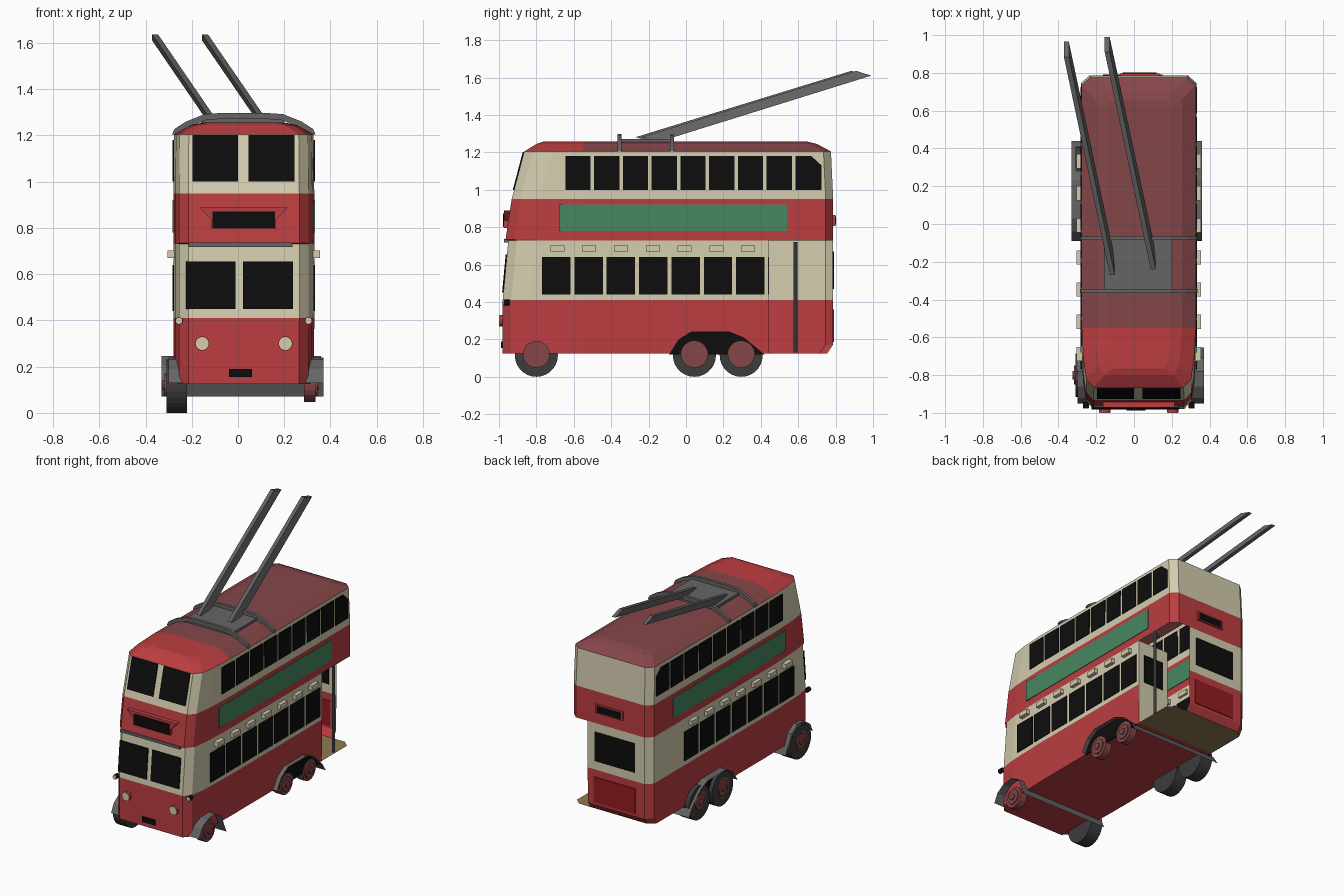
import bpy, bmesh, math
from mathutils import Vector

if "Cube" in bpy.data.objects:
    bpy.data.objects.remove(bpy.data.objects["Cube"])

CX = 0.025  # centre line of the vehicle body


def material(name, rgb):
    m = bpy.data.materials.new(name)
    m.diffuse_color = (*rgb, 1)
    m.use_nodes = True
    m.node_tree.nodes["Principled BSDF"].inputs["Base Color"].default_value = m.diffuse_color
    return m


RED = material("red", (0.50, 0.048, 0.052))
ROOF = material("dull red", (0.235, 0.062, 0.066))
CREAM = material("cream", (0.66, 0.61, 0.43))
GREEN = material("green", (0.065, 0.24, 0.12))
BLACK = material("black", (0.004, 0.004, 0.004))
GREY = material("grey", (0.13, 0.13, 0.13))
TYRE = material("tyre dark", (0.045, 0.045, 0.045))
TAN = material("tan", (0.27, 0.20, 0.08))
DEEP = material("deep red", (0.30, 0.012, 0.016))


def finish(bm, name, mats, recalc=True):
    if recalc:
        bmesh.ops.recalc_face_normals(bm, faces=bm.faces)
    me = bpy.data.meshes.new(name)
    bm.to_mesh(me)
    bm.free()
    for m in mats:
        me.materials.append(m)
    ob = bpy.data.objects.new(name, me)
    bpy.context.collection.objects.link(ob)
    return ob


# Body levels: z, front y, rear y, half width
RINGS = [(0.125, -0.98, 0.755, 0.303), (0.17, -0.98, 0.785, 0.304),
         (0.41, -0.98, 0.787, 0.305), (0.73, -0.95, 0.787, 0.305),
         (0.735, -0.965, 0.787, 0.305), (0.95, -0.932, 0.787, 0.305),
         (1.205, -0.865, 0.775, 0.302), (1.245, -0.80, 0.70, 0.23),
         (1.257, -0.765, 0.65, 0.17)]


def front_y(z):
    for a, b in zip(RINGS, RINGS[1:]):
        if z <= b[0]:
            return a[1] + (b[1] - a[1]) * (z - a[0]) / (b[0] - a[0])
    return RINGS[-1][1]


def solid(name, boxes, mat, lean=False):
    """Boxes as x0,x1,y0,y1,z0,z1; lean makes y relative to the sloping front."""
    bm = bmesh.new()
    for x0, x1, y0, y1, z0, z1 in boxes:
        vs = bmesh.ops.create_cube(bm, size=1)["verts"]
        for v in vs:
            v.co = ((x0, x1)[v.co.x > 0], (y0, y1)[v.co.y > 0], (z0, z1)[v.co.z > 0])
            if lean:
                v.co.y += front_y(v.co.z)
    return finish(bm, name, [mat])


def prism(name, pts, a, b, axis, mat):
    """Closed profile extruded along x (points y,z) or y (points x,z)."""
    bm = bmesh.new()
    put = (lambda p, t: (t, *p)) if axis == "x" else (lambda p, t: (p[0], t, p[1]))
    f = bm.faces.new([bm.verts.new(put(p, a)) for p in pts])
    ext = bmesh.ops.extrude_face_region(bm, geom=[f])["geom"]
    step = Vector((b - a, 0, 0) if axis == "x" else (0, b - a, 0))
    bmesh.ops.translate(bm, vec=step, verts=[g for g in ext if isinstance(g, bmesh.types.BMVert)])
    return finish(bm, name, [mat])


def discs(name, items, mat, axis="x", seg=20):
    """Cylinders as centre, radius, length along an axis."""
    bm = bmesh.new()
    for c, r, length in items:
        vs = bmesh.ops.create_cone(bm, cap_ends=True, segments=seg, radius1=r,
                                   radius2=r, depth=length)["verts"]
        for v in vs:
            x, y, z = v.co
            v.co = Vector(c) + Vector({"x": (z, x, y), "y": (x, z, y), "z": (x, y, z)}[axis])
    return finish(bm, name, [mat])


# Body shell: hollow loft with an open platform at the rear right corner
bm = bmesh.new()
loops = []
for z, f, r, w in RINGS:
    k = w / 0.305
    half = [(0.24 * k, f), (0.28 * k, f + 0.045), (0.296 * k, f + 0.15), (w, -0.55),
            (w, 0.44), (w, r - 0.04), (w - 0.045, r), (0.175 * min(k, 0.98), r)]
    if w < 0.2:
        half[6] = (0.155, r)
        half[7] = (0.10, r)
    outline = half + [(-x, y) for x, y in reversed(half)]
    loops.append([bm.verts.new((CX + x, y, z)) for x, y in outline])
for j, (lo, hi) in enumerate(zip(loops, loops[1:])):
    for i in range(16):
        if j < 3 and i in (4, 5, 6):
            continue  # doorway
        n = (i + 1) % 16
        face = bm.faces.new((lo[i], lo[n], hi[n], hi[i]))
        if j >= 6:
            face.material_index = 2 if face.calc_center_median().y > -0.55 else 0
        else:
            face.material_index = 1 if j in (2, 5) else 0
for i in range(7):
    t, b = loops[-1], loops[0]
    bm.faces.new((t[i], t[i + 1], t[14 - i], t[15 - i])).material_index = 2 if i > 2 else 0
    bm.faces.new((b[15 - i], b[14 - i], b[i + 1], b[i])).material_index = 3 if i > 3 else 0
finish(bm, "body_shell", [RED, CREAM, ROOF, TAN], recalc=False)

# Side windows, advert panels, vents and wheel arch linings on both sides
for side, tag in ((1, "right"), (-1, "left")):
    a, b = sorted((CX + side * 0.301, CX + side * 0.309))
    solid(f"lower_windows_{tag}", [(a, b, -0.77 + i * 0.173, -0.618 + i * 0.173, 0.44, 0.64)
                                   for i in range(7)], BLACK)
    solid(f"upper_windows_{tag}", [(a, b, -0.645 + i * 0.1537, -0.51 + i * 0.1537, 1.0, 1.18)
                                   for i in range(8)], BLACK)
    prism(f"upper_end_window_{tag}", [(0.585, 1.0), (0.725, 1.0), (0.725, 1.13),
                                      (0.67, 1.18), (0.585, 1.18)], a, b, "x", BLACK)
    solid(f"advert_panel_{tag}", [(a, b, -0.68, 0.54, 0.78, 0.92)], GREEN)
    c, d = sorted((CX + side * 0.29, CX + side * 0.33))
    solid(f"vents_{tag}", [(c, d, -0.725 + i * 0.17, -0.65 + i * 0.17, 0.67, 0.702)
                           for i in range(7)], CREAM)
    prism(f"wheel_arch_{tag}", [(-0.09, 0.12), (-0.04, 0.2), (0.03, 0.243), (0.23, 0.243),
                                (0.31, 0.21), (0.42, 0.12)], a, b, "x", BLACK)

# Mudguards: thin arched strips running across under the floor
for name, x0, x1, path in (
        ("front_mudguard", -0.30, 0.37, [(-0.95, 0.13), (-0.92, 0.19), (-0.86, 0.23), (-0.78, 0.24),
                                         (-0.71, 0.2), (-0.68, 0.13), (-0.655, 0.07)]),
        ("rear_mudguard", -0.33, 0.36, [(-0.09, 0.13), (-0.04, 0.205), (0.03, 0.247), (0.23, 0.247),
                                        (0.31, 0.215), (0.40, 0.13), (0.44, 0.07)])):
    bm = bmesh.new()
    rows = [[bm.verts.new((x, y, z)) for x in (x0, x1)] for y, z in path]
    for p, q in zip(rows, rows[1:]):
        bm.faces.new((p[0], p[1], q[1], q[0]))
    finish(bm, name, [GREY], recalc=False)

# Wheels: tyres on the left, stepped hubs on both sides
AXLES = (-0.80, 0.045, 0.295)
discs("tyres", [((-0.265, y, 0.115), 0.115, 0.09) for y in AXLES], TYRE, seg=28)
discs("hubs", [((x + s * g, y, 0.12), r, 0.05) for s, x in ((1, 0.31), (-1, -0.285))
               for y in AXLES for r, g in ((0.072, 0), (0.05, 0.008), (0.022, 0.016))], ROOF)

# Front: windows, route sign, brow, lamps and plate
solid("windscreen", [(-0.225, -0.01, -0.007, 0.002, 0.45, 0.655),
                     (0.022, 0.238, -0.007, 0.002, 0.45, 0.655)], BLACK, lean=True)
solid("upper_front_windows", [(-0.197, 0.0, -0.007, 0.002, 1.0, 1.203),
                              (0.045, 0.245, -0.007, 0.002, 1.0, 1.203)], BLACK, lean=True)
prism("sign_hood", [(-0.165, 0.888), (0.215, 0.888), (0.165, 0.835), (0.165, 0.795),
                    (-0.115, 0.795), (-0.115, 0.835)], -0.972, -0.93, "y", RED)
solid("front_sign", [(-0.11, 0.16, -0.978, -0.97, 0.80, 0.872)], BLACK)
solid("brow", [(-0.215, 0.235, -0.972, -0.94, 0.718, 0.737)], GREY)
solid("front_plate", [(-0.04, 0.06, -0.988, -0.978, 0.155, 0.19)], BLACK)
discs("headlamp_shells", [((x, -0.985, 0.30), 0.031, 0.024) for x in (-0.155, 0.205)], RED, "y")
discs("headlamp_lenses", [((x, -0.997, 0.30), 0.028, 0.006) for x in (-0.155, 0.205)], CREAM, "y")
discs("side_lamp_shells", [((x, -0.958, 0.398), 0.016, 0.03) for x in (-0.255, 0.305)], BLACK, "y", 12)
discs("side_lamp_lenses", [((x, -0.975, 0.398), 0.014, 0.005) for x in (-0.255, 0.305)], CREAM, "y", 12)

# Rear: window, lower panel and sign
solid("rear_window", [(-0.165, 0.14, 0.784, 0.792, 0.47, 0.67)], BLACK)
solid("rear_panel", [(-0.165, 0.15, 0.783, 0.791, 0.185, 0.36)], DEEP)
solid("rear_sign_box", [(-0.075, 0.135, 0.78, 0.798, 0.805, 0.865)], RED)
solid("rear_sign", [(-0.06, 0.12, 0.795, 0.802, 0.813, 0.857)], BLACK)

# Entrance platform: bulkhead, its window and grab pole
solid("bulkhead", [(0.09, 0.327, 0.432, 0.44, 0.127, 0.733)], CREAM)
solid("bulkhead_window", [(0.13, 0.285, 0.438, 0.445, 0.44, 0.64)], BLACK)
discs("grab_pole", [((0.315, 0.585, 0.425), 0.01, 0.59)], GREY, "z", 10)

# Roof gear: gantry arches, deck plate and two trolley poles
outer = [(0.31, 1.205), (0.30, 1.228), (0.25, 1.26), (0.17, 1.292), (0.09, 1.298)]
inner = [(0.09, 1.272), (0.165, 1.266), (0.24, 1.236), (0.28, 1.205)]
arch = [(CX + x, z) for x, z in outer] + [(CX - x, z) for x, z in reversed(outer)]
arch += [(CX - x, z) for x, z in reversed(inner)] + [(CX + x, z) for x, z in inner]
for i, y in enumerate((-0.365, -0.085)):
    prism(f"gantry_arch_{i + 1}", arch, y, y + 0.02, "y", GREY)
solid("roof_plate", [(-0.16, 0.20, -0.355, -0.075, 1.25, 1.272)], GREY)
for i, (foot, tip) in enumerate((((-0.115, -0.27, 1.265), (-0.358, 0.965, 1.62)),
                                 ((0.102, -0.24, 1.265), (-0.142, 0.99, 1.62)))):
    bm = bmesh.new()
    ends = []
    for p, back in ((foot, 0.09), (tip, -0.08)):
        x, y, z = p
        ends.append([bm.verts.new(c) for c in ((x - 0.013, y + max(back, 0), z - 0.01), (x + 0.013, y + max(back, 0), z - 0.01),
                                               (x + 0.013, y + min(back, 0), z + 0.016), (x - 0.013, y + min(back, 0), z + 0.016))])
    for k in range(4):
        n = (k + 1) % 4
        bm.faces.new((ends[0][k], ends[0][n], ends[1][n], ends[1][k]))
    bm.faces.new(ends[0])
    bm.faces.new(ends[1])
    finish(bm, f"trolley_pole_{i + 1}", [GREY])
